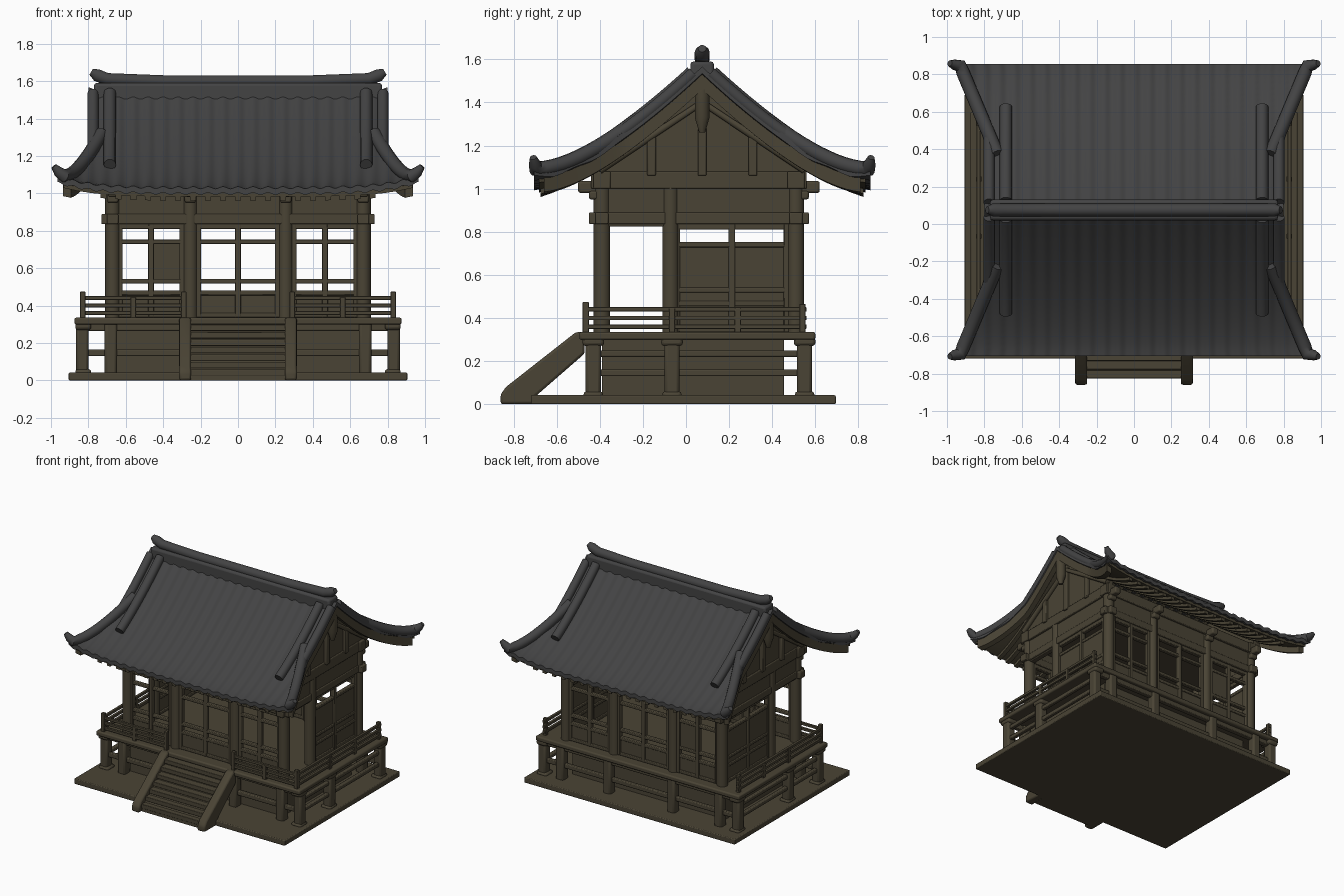
import bpy, bmesh, math

if "Cube" in bpy.data.objects:
    bpy.data.objects.remove(bpy.data.objects["Cube"])

def material(name, rgb):
    m = bpy.data.materials.new(name)
    m.diffuse_color = (*rgb, 1)
    m.use_nodes = True
    m.node_tree.nodes["Principled BSDF"].inputs["Base Color"].default_value = m.diffuse_color
    return m

WOOD = material("dark_wood", (0.068, 0.057, 0.035))
TILE = material("grey_tile", (0.056, 0.056, 0.057))

def finish(name, mesh, mat, bevel=0.0):
    ob = bpy.data.objects.new(name, mesh)
    bpy.context.collection.objects.link(ob)
    mesh.materials.clear()
    mesh.materials.append(mat)
    if bevel:
        mod = ob.modifiers.new("bevel", 'BEVEL')
        mod.width, mod.segments, mod.limit_method = bevel, 2, 'ANGLE'
    bpy.ops.object.select_all(action='DESELECT')
    ob.select_set(True)
    bpy.context.view_layer.objects.active = ob
    bpy.ops.object.shade_smooth_by_angle(angle=math.radians(40))
    return ob

def from_bm(name, bm, mat, bevel=0.0):
    bmesh.ops.recalc_face_normals(bm, faces=bm.faces)
    me = bpy.data.meshes.new(name)
    bm.to_mesh(me)
    bm.free()
    return finish(name, me, mat, bevel)

def boxes(name, items, mat=WOOD, bevel=0.006):
    """Each item is x0, x1, y0, y1, z0, z1."""
    bm = bmesh.new()
    for x0, x1, y0, y1, z0, z1 in items:
        vs = bmesh.ops.create_cube(bm, size=1)["verts"]
        for v in vs:
            v.co = ((x0 + x1) / 2 + v.co.x * (x1 - x0), (y0 + y1) / 2 + v.co.y * (y1 - y0),
                    (z0 + z1) / 2 + v.co.z * (z1 - z0))
    return from_bm(name, bm, mat, bevel)

def mx(items):
    return items + [(-b, -a, *rest) for a, b, *rest in items]

def prism(name, pts, spans, mat=WOOD, bevel=0.0):
    """Side profile of (y, z) points, extruded over each x span."""
    bm = bmesh.new()
    for x0, x1 in spans:
        a = [bm.verts.new((x0, y, z)) for y, z in pts]
        b = [bm.verts.new((x1, y, z)) for y, z in pts]
        bm.faces.new(a)
        bm.faces.new(b[::-1])
        for i in range(len(pts)):
            j = (i + 1) % len(pts)
            bm.faces.new((a[j], a[i], b[i], b[j]))
    return from_bm(name, bm, mat, bevel)

def tubes(name, paths, radius, mat):
    """Round bars along paths of (x, y, z, radius factor)."""
    cu = bpy.data.curves.new(name, 'CURVE')
    cu.dimensions, cu.bevel_depth, cu.bevel_resolution, cu.use_fill_caps = '3D', radius, 3, True
    for path in paths:
        sp = cu.splines.new('POLY')
        sp.points.add(len(path) - 1)
        for p, (x, y, z, r) in zip(sp.points, path):
            p.co, p.radius = (x, y, z, 1), r
    tmp = bpy.data.objects.new(name + "_path", cu)
    bpy.context.collection.objects.link(tmp)
    dg = bpy.context.evaluated_depsgraph_get()
    me = bpy.data.meshes.new_from_object(tmp.evaluated_get(dg))
    bpy.data.objects.remove(tmp)
    return finish(name, me, mat)

# Roof shape: d is 0 at the ridge and 1 at the eaves
YR, RUN = 0.075, 0.78
def half_width(d):
    return 0.80 + 0.165 * max(0, (d - 0.45) / 0.55) ** 1.2
def roof_z(x, d):
    return 1.03 + 0.53 * max(0, 1 - d) ** 1.38 + 0.06 * d * d * min(1.05, abs(x) / 0.97) ** 5

def slab(bm, left, right, top, bot, nx, nt=24, dmax=1.0, wave=0.0):
    rows = []
    for j in range(-nt, nt + 1):
        t = j / nt * dmax
        d = abs(t)
        l, r = left(d), right(d)
        row = []
        for i in range(nx + 1):
            x = l + (r - l) * i / nx
            z = roof_z(x, d)
            w = wave * math.cos(x * math.tau / 0.08)
            row.append([bm.verts.new((x, YR + t * RUN, z + o + w)) for o in (top, bot)])
        rows.append(row)
    for k in range(len(rows) - 1):
        a, b = rows[k], rows[k + 1]
        for i in range(nx):
            for s in (0, 1):
                bm.faces.new((a[i][s], a[i + 1][s], b[i + 1][s], b[i][s]))
        for i in (0, nx):
            bm.faces.new((a[i][0], a[i][1], b[i][1], b[i][0]))
    for row in (rows[0], rows[-1]):
        for i in range(nx):
            bm.faces.new((row[i][0], row[i + 1][0], row[i + 1][1], row[i][1]))

# Tiled roof, soffit, bargeboards and rafters
bm = bmesh.new()
slab(bm, lambda d: -half_width(d), half_width, 0, -0.032, 190, wave=0.006)
from_bm("tiled_roof", bm, TILE)
bm = bmesh.new()
slab(bm, lambda d: 0.02 - half_width(d), lambda d: half_width(d) - 0.02, -0.03, -0.052, 24, dmax=0.97)
from_bm("soffit", bm, WOOD)
bm = bmesh.new()
for s in (-1, 1):
    slab(bm, lambda d: s * (half_width(d) - 0.05), lambda d: s * (half_width(d) - 0.008), -0.03, -0.10, 1, dmax=0.94)
from_bm("bargeboards", bm, WOOD)
bm = bmesh.new()
for k in range(-9, 10):
    slab(bm, lambda d: k * 0.08 - 0.016, lambda d: k * 0.08 + 0.016, -0.045, -0.075, 1, 12, dmax=0.96)
from_bm("rafters", bm, WOOD)

# Main ridge with upturned ends
boxes("ridge_body", [(-0.77, 0.77, YR - 0.055, YR + 0.055, 1.47, 1.59)], TILE, 0.015)
ridge = [(-0.785, 1.65, 0.55), (-0.755, 1.632, 1), (-0.70, 1.61, 1), (-0.4, 1.598, 1)]
ridge += [(-x, z, r) for x, z, r in ridge[::-1]]
tubes("ridge_cap", [[(x, YR, z, r) for x, z, r in ridge]], 0.035, TILE)

# Descending ridges inside the verge, verge ridges, and hips out to the corners
inner, verge, hips = [], [], []
for sx in (-1, 1):
    for sy in (-1, 1):
        inner.append([(sx * 0.685, YR + sy * d * RUN, roof_z(0.685, d) + 0.022, 1)
                      for d in [0.06 + 0.065 * i for i in range(11)]])
        verge.append([(sx * 0.775, YR + sy * d * RUN, roof_z(0.775, d) + 0.012, 1)
                      for d in [0.05 + 0.05 * i for i in range(10)]])
        p = []
        for i in range(13):
            d = 0.38 + 0.61 * i / 12
            x = 0.73 + 0.20 * i / 12
            p.append((sx * x, YR + sy * d * RUN, roof_z(x, d) + 0.014, 1))
        p.append((sx * 0.96, YR + sy * 0.995 * RUN, 1.115, 0.8))
        p.append((sx * 0.985, YR + sy * 1.005 * RUN, 1.145, 0.45))
        hips.append(p)
tubes("descending_ridges", inner, 0.033, TILE)
tubes("verge_ridges", verge, 0.03, TILE)
tubes("corner_ridges", hips, 0.036, TILE)

# Gable walls with posts, braces and pendant
ys = [YR + RUN * 0.62 * i / 12 for i in range(-12, 13)]
gable = [(y, roof_z(0.7, abs(y - YR) / RUN) - 0.045) for y in ys]
prism("gable_walls", [(ys[-1], 1.05), (ys[0], 1.05)] + gable, [(-0.70, -0.67), (0.67, 0.70)])
boxes("gable_posts", mx([(0.69, 0.725, y - 0.02, y + 0.02, 1.06, z)
                         for y, z in ((-0.16, 1.24), (YR, 1.43), (0.31, 1.24))]))
tubes("gable_braces", [[(s * 0.715, -0.40, 1.085, 1), (s * 0.715, YR, 1.40, 1), (s * 0.715, 0.55, 1.085, 1)]
                       for s in (-1, 1)], 0.018, WOOD)
tubes("gable_pendants", [[(s * 0.76, YR, 1.46, 1), (s * 0.76, YR, 1.33, 1), (s * 0.76, YR, 1.26, 0.4)]
                         for s in (-1, 1)], 0.036, WOOD)

# Base plate, underfloor walls, posts and deck
boxes("base_plate", [(-0.905, 0.905, -0.72, 0.695, 0, 0.042)])
boxes("underfloor_walls", [(-0.66, 0.66, -0.39, 0.455, 0.03, 0.31)])
boxes("deck", [(-0.875, 0.875, -0.495, 0.60, 0.298, 0.335)], bevel=0.01)
under = []
for y in (-0.43, -0.065, 0.55):
    under += [(0.80, 0.865, y - 0.035, y + 0.035, 0.03, 0.31), (0.785, 0.87, y - 0.05, y + 0.05, 0.27, 0.31),
              (0.785, 0.87, y - 0.045, y + 0.045, 0.03, 0.06)]
for x in (0.275, 0.68):
    under += [(x - 0.033, x + 0.033, y - 0.035, y + 0.035, 0.03, 0.31) for y in (-0.43, 0.55)]
boxes("underfloor_posts", mx(under), bevel=0.014)
rails = mx([(0.82, 0.85, -0.43, 0.55, z, z + 0.03) for z in (0.13, 0.22)])
rails += [(-0.83, 0.83, y - 0.015, y + 0.015, 0.13, 0.165) for y in (-0.43, 0.55)]
rails += [(-0.84, 0.84, y - 0.02, y + 0.02, 0.265, 0.31) for y in (-0.43, 0.55)]
boxes("underfloor_rails", rails)

# Stair with sloping stringers
prism("stair_stringers", [(-0.86, 0), (-0.86, 0.045), (-0.835, 0.08), (-0.51, 0.335), (-0.47, 0.335),
                          (-0.47, 0.235), (-0.70, 0.035), (-0.70, 0)], [(-0.315, -0.25), (0.25, 0.315)], bevel=0.012)
prism("stair_ramp", [(-0.82, 0), (-0.82, 0.03), (-0.49, 0.29), (-0.47, 0.24), (-0.71, 0.03), (-0.71, 0)], [(-0.26, 0.26)])
boxes("stair_treads", [(-0.26, 0.26, -0.825 + 0.047 * i, -0.765 + 0.047 * i, 0.025 + 0.04 * i, 0.058 + 0.04 * i)
                       for i in range(7)], bevel=0.004)

# Columns on a grid around the room
YF, YB, YM = -0.39, 0.51, -0.072
cols = [(x, y) for x in (-0.67, -0.255, 0.255, 0.67) for y in (YF, YB)] + [(-0.67, YM), (0.67, YM)]
tubes("columns", [[(x, y, 0.33, 1), (x, y, 1.06, 1)] for x, y in cols], 0.04, WOOD)

# Beams, frieze and ceiling
ring = []
for z0, z1, t, e in ((0.835, 0.89, 0.03, 0.06), (0.88, 1.01, 0.022, 0.0), (1.0, 1.08, 0.04, 0.05)):
    ring += [(-0.67 - e, 0.67 + e, y - t, y + t, z0, z1) for y in (YF, YB)]
    ring += mx([(0.67 - t, 0.67 + t, YF - e, YB + e, z0, z1)])
boxes("beams_and_frieze", ring)
boxes("ceiling", [(-0.66, 0.66, YF, YB, 0.95, 0.965)], bevel=0)
arms = []
for x, y in cols:
    out = -1 if y < -0.1 else 1
    if y != YM:
        arms += [(x - 0.025, x + 0.025, *sorted((y, y + out * 0.11)), 0.98, 1.035),
                 (x - 0.03, x + 0.03, *sorted((y, y + out * 0.06)), 0.95, 0.99)]
boxes("eave_brackets", arms, bevel=0.01)

# Lattice screens: front and back bays, plus the solid side bay
def screen(a0, a1, solid=False):
    """Parts as a0, a1, half depth, z0, z1 along the wall."""
    m = (a0 + a1) / 2
    parts = [(a, b, 0.018, 0.335, 0.85) for a, b in ((a0, a0 + 0.032), (m - 0.015, m + 0.015), (a1 - 0.032, a1))]
    parts += [(a0, a1, 0.016, z0, z1) for z0, z1 in
              ((0.335, 0.36), (0.455, 0.48), (0.518, 0.542), (0.728, 0.752), (0.81, 0.85))]
    parts.append((a0, a1, 0.008, 0.35, 0.735 if solid else 0.46))
    return parts

bays = []
for y in (YF, YB):
    for a0, a1 in ((-0.65, -0.28), (-0.23, 0.23), (0.28, 0.65)):
        bays += [(a, b, y - h, y + h, z0, z1) for a, b, h, z0, z1 in screen(a0, a1)]
bays.append((-0.465, -0.29, YB - 0.006, YB + 0.006, 0.53, 0.74))
boxes("lattice_screens", bays, bevel=0.005)
side = [(0.67 - h, 0.67 + h, a, b, z0, z1) for a, b, h, z0, z1 in screen(-0.06, 0.485, True)]
boxes("side_screens", mx(side), bevel=0.005)
boxes("side_door_lintels", mx([(0.65, 0.69, YF, YM, 0.825, 0.85)]), bevel=0.004)

# Railings at the sides and on the front beside the stair
rl = []
for z in (0.36, 0.40, 0.44):
    rl += [(0.821, 0.842, -0.47, 0.56, z - 0.01, z + 0.01),
           (0.29, 0.84, -0.476, -0.456, z - 0.01, z + 0.01)]
posts = [(0.83, -0.465, 0.475), (0.29, -0.465, 0.475), (0.83, -0.065, 0.445), (0.83, 0.24, 0.445),
         (0.83, 0.54, 0.465), (0.56, -0.465, 0.445)]
rl += [(x - 0.014, x + 0.014, y - 0.014, y + 0.014, 0.33, z) for x, y, z in posts]
boxes("railings", mx(rl), bevel=0.003)
